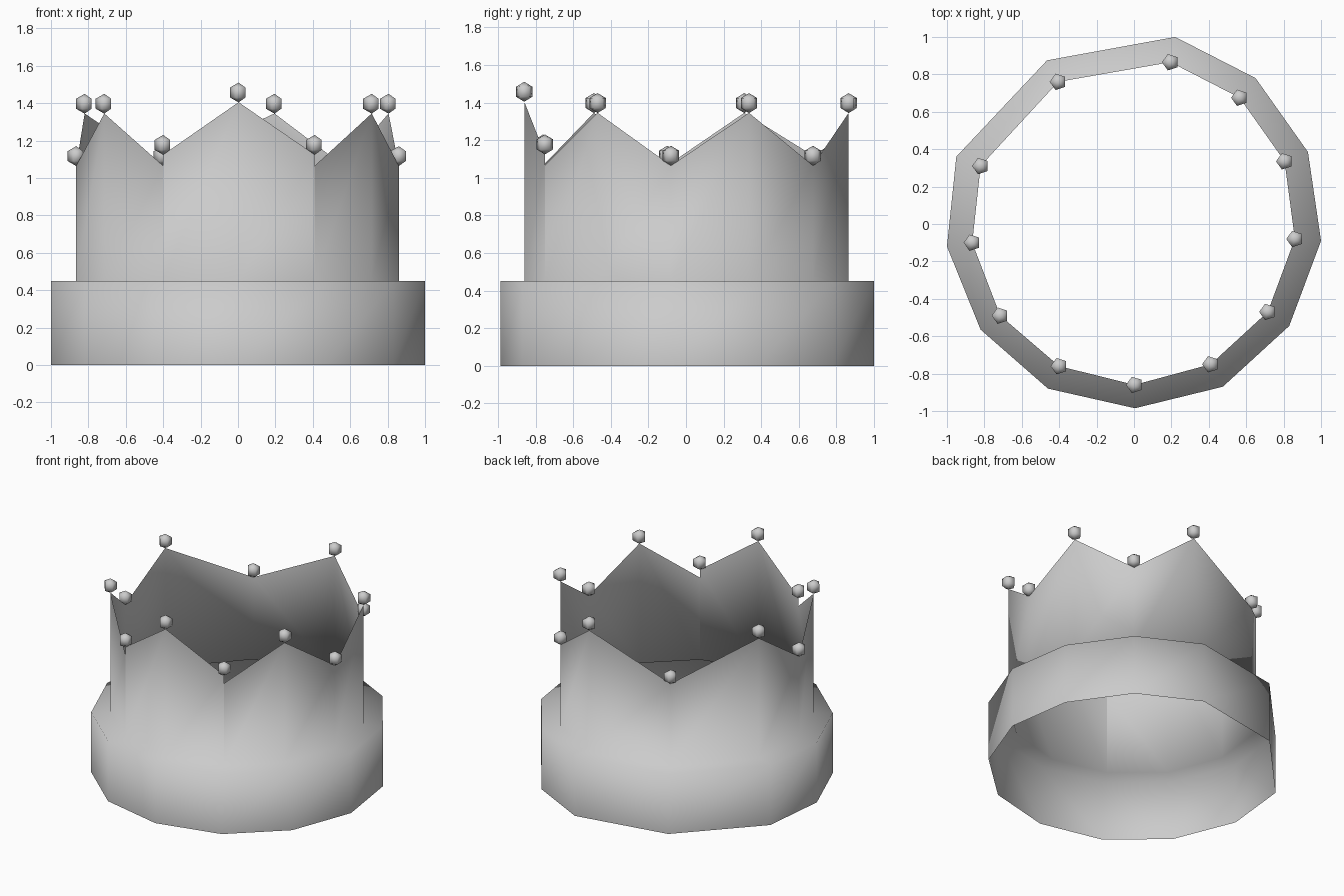
import bpy, bmesh, math
from mathutils import Matrix

if "Cube" in bpy.data.objects:
    bpy.data.objects.remove(bpy.data.objects["Cube"])

# Plan outlines, starting at the front point and going counter-clockwise
OUTER = [(0.005, -0.985), (0.475, -0.87), (0.83, -0.545), (1.0, -0.09),
         (0.93, 0.385), (0.65, 0.78), (0.22, 1.0), (-0.465, 0.875),
         (-0.95, 0.36), (-1.0, -0.12), (-0.82, -0.565), (-0.46, -0.88)]
INNER = [(0.003, -0.86), (0.41, -0.75), (0.715, -0.47), (0.86, -0.08),
         (0.805, 0.335), (0.565, 0.675), (0.195, 0.865), (-0.405, 0.76),
         (-0.82, 0.31), (-0.865, -0.10), (-0.715, -0.49), (-0.40, -0.76)]
BAND_H, PEAK, VALLEY, LIFT = 0.45, 1.345, 1.065, 0.06
N = len(OUTER)


def tip_z(i, front=False):
    return (VALLEY if i % 2 else PEAK) + (LIFT if front else 0)


def make_object(name, bm):
    me = bpy.data.meshes.new(name)
    bm.to_mesh(me)
    bm.free()
    for p in me.polygons:
        p.use_smooth = True
    ob = bpy.data.objects.new(name, me)
    bpy.context.collection.objects.link(ob)
    return ob


# Crown shell: band, ledge and zigzag wall, open at top and bottom
bm = bmesh.new()
base = [bm.verts.new((x, y, 0)) for x, y in OUTER]
rim = [bm.verts.new((x, y, BAND_H)) for x, y in OUTER]
foot = [bm.verts.new((x, y, BAND_H)) for x, y in INNER]
tips = [bm.verts.new((x, y, tip_z(i, i == 0))) for i, (x, y) in enumerate(INNER)]
# Raised front panel has its own side corners, stepped above its neighbours
front = {i: bm.verts.new((*INNER[i], tip_z(i, True))) for i in (1, N - 1)}
for i in range(N):
    j = (i + 1) % N
    bm.faces.new((base[i], base[j], rim[j], rim[i]))
    bm.faces.new((rim[i], rim[j], foot[j], foot[i]))
    a, b = tips[i], tips[j]
    if i == 0:
        b = front[1]
    elif j == 0:
        a = front[N - 1]
    bm.faces.new((foot[i], foot[j], b, a))
make_object("crown_shell", bm)

# Small low-sided bead above every peak and valley
bm = bmesh.new()
for i, (x, y) in enumerate(INNER):
    z = tip_z(i, i in (0, 1, N - 1)) + 0.052
    bmesh.ops.create_uvsphere(
        bm, u_segments=5, v_segments=3, radius=0.053,
        matrix=Matrix.Translation((x, y, z)) @ Matrix.Rotation(math.pi / 2, 4, 'Z'))
# Squared-up bead profile: poles with two rings of five
make_object("tip_beads", bm)
